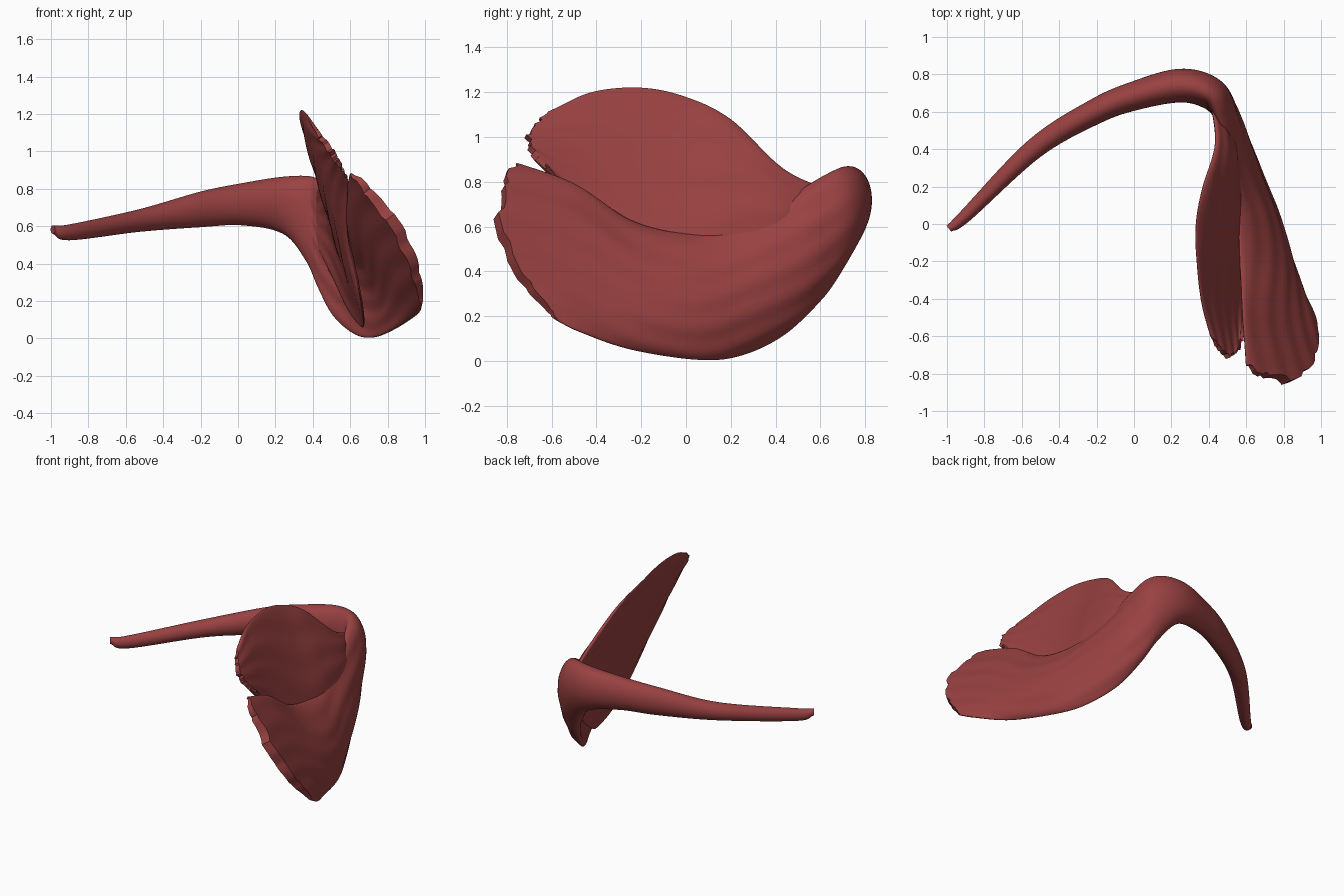
import bpy, bmesh, math, random
from mathutils import Vector

if "Cube" in bpy.data.objects:
    bpy.data.objects.remove(bpy.data.objects["Cube"])

random.seed(4)
HALF = 36      # steps across the width of each sheet
SUB = 10       # steps between neighbouring sections

mat = bpy.data.materials.new("muscle_red")
mat.diffuse_color = (0.32, 0.053, 0.053, 1)
mat.use_nodes = True
mat.node_tree.nodes["Principled BSDF"].inputs["Base Color"].default_value = mat.diffuse_color


def spline(vals, f):
    """Catmull-Rom through a list of vectors or numbers."""
    i = min(int(f), len(vals) - 2)
    t = f - i
    b, c = vals[i], vals[i + 1]
    a = vals[i - 1] if i > 0 else b * 2 - c
    d = vals[i + 2] if i + 2 < len(vals) else c * 2 - b
    return (b * 2 + (c - a) * t + (a * 2 - b * 5 + c * 4 - d) * t * t
            + (b * 3 - a - c * 3 + d) * t ** 3) * 0.5


def loft(name, sections, fibre_from):
    """Skin top / middle / bottom / half-thickness sections into a closed sheet."""
    tops, mids, bots = ([Vector(s[k]) for s in sections] for k in range(3))
    thick = [s[3] for s in sections]
    last = len(sections) - 1
    n = last * SUB

    def centre(f, s):
        t, m, b = (spline(v, f) for v in (tops, mids, bots))
        return t * (1 - s) * (1 - 2 * s) + m * 4 * s * (1 - s) + b * s * (2 * s - 1)

    torn = [random.uniform(-0.2, 0.03) for _ in range(HALF + 1)]
    bm = bmesh.new()
    rings = []
    for r in range(n + 1):
        f0 = r / SUB
        ring = []
        for k in range(2 * HALF):
            a = math.pi * k / HALF
            j = k if k <= HALF else 2 * HALF - k
            s = (1 - math.cos(a)) / 2
            # torn free margin
            fray = max(0, f0 - last + 1) ** 5
            f = max(0, f0 + torn[j] * 0.5 * fray)
            e = min(max(f, 0.02), last - 0.02)
            along = centre(e + 0.02, s) - centre(e - 0.02, s)
            across = centre(f, min(s + 0.02, 1)) - centre(f, max(s - 0.02, 0))
            nor = along.cross(across).normalized()
            h = max(spline(thick, f), 0.006)
            p = centre(f, s) + nor * h * math.sin(a)
            # shallow fibre ridges
            w = min(1, max(0, f - fibre_from))
            p += nor * 0.003 * w * math.sin(30 * s + 1.3 * math.sin(f * 1.7))
            ring.append(bm.verts.new(p))
        rings.append(ring)
    m = 2 * HALF
    for r0, r1 in zip(rings, rings[1:]):
        for k in range(m):
            bm.faces.new((r0[k], r0[(k + 1) % m], r1[(k + 1) % m], r1[k]))
    # strip caps
    for ring in (rings[0], rings[-1]):
        for k in range(HALF):
            q = [ring[k], ring[k + 1], ring[(m - k - 1) % m], ring[(m - k) % m]]
            bm.faces.new(list(dict.fromkeys(q)))
    bmesh.ops.recalc_face_normals(bm, faces=bm.faces)
    me = bpy.data.meshes.new(name)
    bm.to_mesh(me)
    bm.free()
    me.materials.append(mat)
    ob = bpy.data.objects.new(name, me)
    bpy.context.collection.objects.link(ob)
    bpy.context.view_layer.objects.active = ob
    ob.select_set(True)
    bpy.ops.object.shade_smooth_by_angle(angle=math.radians(50))
    ob.select_set(False)


def stem(x, y, lo, hi, t):
    return ((x, y, hi), (x, y, (lo + hi) / 2), (x, y, lo), t)


# tendon stem running round the bend into the lower lobe
loft("tendon_and_lower_lobe", [
    stem(-0.99, -0.025, 0.56, 0.605, 0.02),
    stem(-0.90, 0.045, 0.525, 0.61, 0.035),
    stem(-0.53, 0.405, 0.57, 0.69, 0.055),
    stem(-0.20, 0.605, 0.595, 0.785, 0.068),
    stem(0.02, 0.69, 0.605, 0.83, 0.078),
    ((0.25, 0.73, 0.865), (0.25, 0.74, 0.72), (0.24, 0.73, 0.56), 0.09),
    ((0.40, 0.68, 0.86), (0.41, 0.70, 0.65), (0.36, 0.67, 0.42), 0.085),
    ((0.46, 0.55, 0.79), (0.495, 0.60, 0.52), (0.43, 0.59, 0.27), 0.06),
    ((0.50, 0.40, 0.68), (0.57, 0.45, 0.38), (0.51, 0.44, 0.12), 0.047),
    ((0.53, 0.20, 0.59), (0.66, 0.22, 0.29), (0.62, 0.25, 0.025), 0.04),
    ((0.56, 0.00, 0.57), (0.73, 0.02, 0.27), (0.72, 0.06, 0.005), 0.038),
    ((0.57, -0.25, 0.63), (0.78, -0.24, 0.31), (0.84, -0.24, 0.05), 0.042),
    ((0.58, -0.50, 0.79), (0.80, -0.53, 0.445), (0.96, -0.47, 0.13), 0.044),
    ((0.60, -0.77, 0.89), (0.87, -0.83, 0.56), (0.985, -0.57, 0.18), 0.032),
], 6)

# upper lobe: its inner layer runs down behind the lower lobe to the keel
loft("upper_lobe", [
    ((0.42, 0.64, 0.76), (0.43, 0.63, 0.66), (0.42, 0.61, 0.50), 0.02),
    ((0.435, 0.43, 0.86), (0.51, 0.43, 0.62), (0.52, 0.43, 0.30), 0.037),
    ((0.37, 0.20, 1.08), (0.52, 0.20, 0.64), (0.60, 0.22, 0.14), 0.036),
    ((0.335, 0.00, 1.18), (0.51, 0.00, 0.65), (0.67, 0.03, 0.06), 0.032),
    ((0.335, -0.20, 1.22), (0.50, -0.20, 0.71), (0.66, -0.19, 0.18), 0.03),
    ((0.36, -0.42, 1.20), (0.48, -0.45, 0.88), (0.59, -0.37, 0.52), 0.027),
    ((0.41, -0.60, 1.12), (0.51, -0.715, 0.99), (0.585, -0.61, 0.87), 0.016),
], 0)
